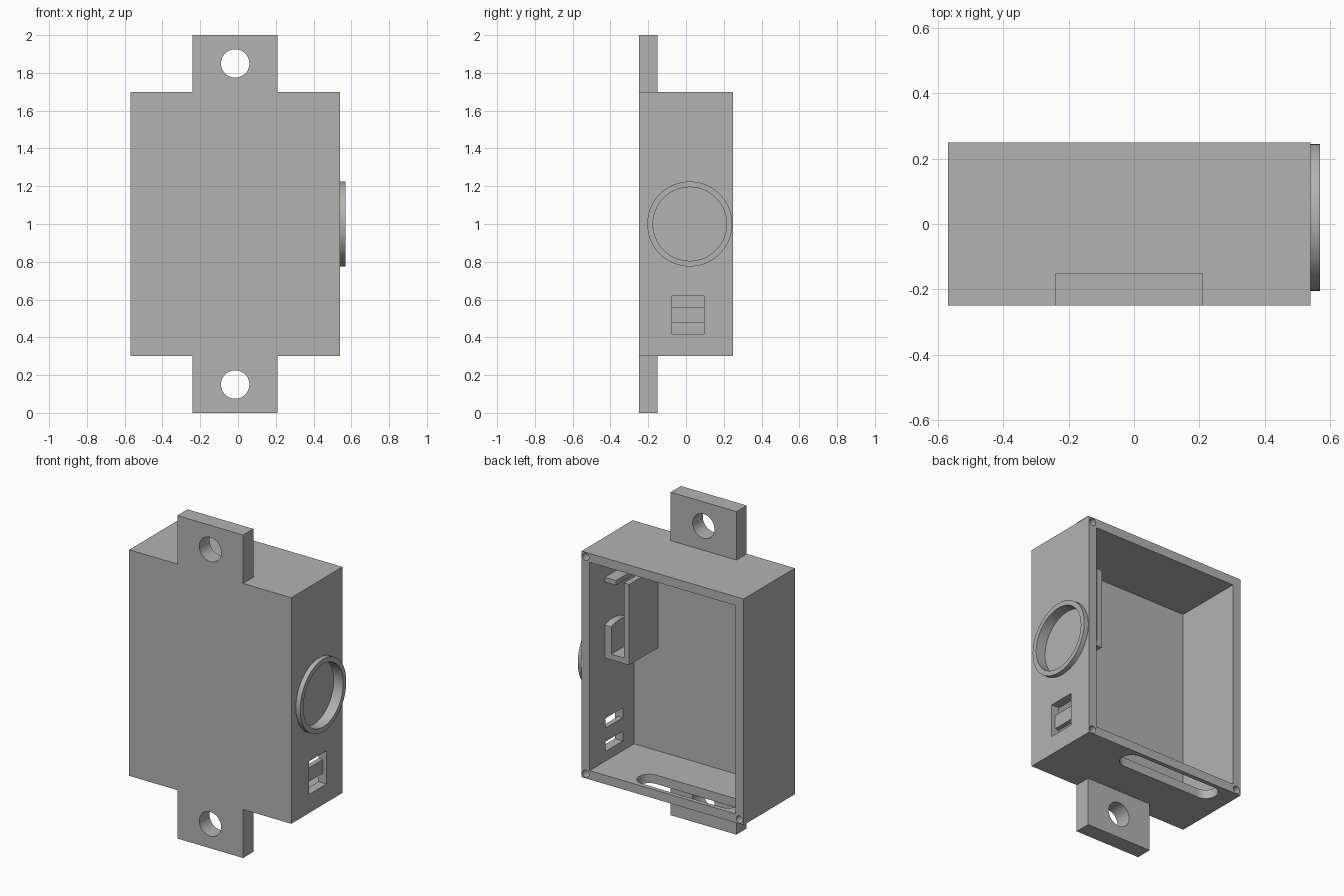
import bpy
import bmesh
from math import radians
from mathutils import Matrix, Vector

if "Cube" in bpy.data.objects:
    bpy.data.objects.remove(bpy.data.objects["Cube"], do_unlink=True)

grey = bpy.data.materials.new("plain grey")
grey.use_nodes = True
GREY = (0.45, 0.45, 0.45, 1)
grey.diffuse_color = GREY
grey.node_tree.nodes["Principled BSDF"].inputs["Base Color"].default_value = GREY


def finish(name, bm):
    mesh = bpy.data.meshes.new(name)
    bm.to_mesh(mesh)
    bm.free()
    mesh.materials.append(grey)
    ob = bpy.data.objects.new(name, mesh)
    bpy.context.collection.objects.link(ob)
    return ob


def box(name, x, y, z):
    """Box from (min, max) pairs."""
    lo, hi = Vector((x[0], y[0], z[0])), Vector((x[1], y[1], z[1]))
    bm = bmesh.new()
    size = Matrix.Diagonal((hi - lo).to_4d())
    size[3][3] = 1
    bmesh.ops.create_cube(bm, size=1, matrix=Matrix.Translation((lo + hi) / 2) @ size)
    return finish(name, bm)


def cylinder(name, centre, radius, depth, axis, sides=64):
    bm = bmesh.new()
    turn = Vector(axis).to_track_quat('Z', 'Y').to_matrix().to_4x4()
    bmesh.ops.create_cone(bm, cap_ends=True, segments=sides, radius1=radius,
                          radius2=radius, depth=depth,
                          matrix=Matrix.Translation(centre) @ turn)
    return finish(name, bm)


def combine(target, other, operation='DIFFERENCE'):
    """Apply a boolean and remove the helper."""
    other.hide_render = True
    mod = target.modifiers.new("cut", 'BOOLEAN')
    mod.object, mod.operation, mod.solver = other, operation, 'EXACT'
    graph = bpy.context.evaluated_depsgraph_get()
    mesh = bpy.data.meshes.new_from_object(target.evaluated_get(graph))
    target.modifiers.clear()
    target.data = mesh
    bpy.data.objects.remove(other, do_unlink=True)


X0, X1, Y0, Y1, Z0, Z1 = -0.57, 0.54, -0.25, 0.25, 0.3, 1.7
WALL = 0.055
IN_X, IN_Y = X1 - WALL, Y0 + 0.065
MID_X = (X0 + X1) / 2
AX, AY, AZ = (1, 0, 0), (0, 1, 0), (0, 0, 1)

# Housing with mounting tabs, open at the back
housing = box("housing", (X0, X1), (Y0, Y1), (Z0, Z1))
for z in ((0, Z0 + 0.03), (Z1 - 0.03, 2)):
    combine(housing, box("tab", (-0.24, 0.21), (Y0, -0.15), z), 'UNION')
combine(housing, box("cavity", (X0 + WALL, IN_X), (IN_Y, Y1 + 0.1),
                     (Z0 + WALL, Z1 - WALL)))
for z in (0.15, 1.85):
    combine(housing, cylinder("tab_hole", (MID_X, -0.2, z), 0.075, 0.3, AY))

# Screw holes in the rim corners
for x in (X0 + 0.028, X1 - 0.028):
    for z in (Z0 + 0.028, Z1 - 0.028):
        combine(housing, cylinder("screw_hole", (x, Y1, z), 0.022, 0.2, AY, 24))

# Rounded cable slot in the bottom wall
slot = box("slot", (-0.396, 0.144), (0.084, 0.224), (0.2, 0.4))
for x in (-0.396, 0.144):
    combine(slot, cylinder("slot_end", (x, 0.154, 0.3), 0.07, 0.2, AZ), 'UNION')
combine(housing, slot)

# Switch opening with a recessed middle bar
combine(housing, box("switch_cut", (0.4, 0.6), (-0.075, 0.095), (0.415, 0.62)))
bar = box("switch_bar", (IN_X, 0.515), (-0.08, 0.1), (0.475, 0.56))

# Round recess in the side wall and its raised ring
combine(housing, cylinder("recess", (0.55, 0.02, 1), 0.195, 0.09, AX))
ring = cylinder("side_ring", (0.553, 0.02, 1), 0.225, 0.034, AX)
combine(ring, cylinder("ring_hole", (0.55, 0.02, 1), 0.195, 0.1, AX))

# Inner holder: plate, shelf, top lip and a half-round pad on the wall
BACK = 0.10
plate = box("holder_plate", (0.32, 0.355), (IN_Y - 0.01, BACK), (0.995, 1.495))
shelf = box("holder_shelf", (0.35, IN_X + 0.003), (IN_Y - 0.01, BACK), (0.995, 1.03))
lip = box("holder_lip", (0.41, IN_X + 0.003), (IN_Y - 0.01, BACK), (1.465, 1.495))
pad = cylinder("holder_pad", (0.465, 0.02, 1), 0.215, 0.046, AX)
combine(pad, box("pad_lower", (0.3, 0.6), (-0.4, 0.4), (0.7, 1.0)))
combine(pad, box("pad_back", (0.3, 0.6), (BACK, 0.4), (0.7, 1.4)))

for ob in (housing, ring, pad):
    bpy.ops.object.select_all(action='DESELECT')
    ob.select_set(True)
    bpy.context.view_layer.objects.active = ob
    bpy.ops.object.shade_smooth_by_angle(angle=radians(30))
